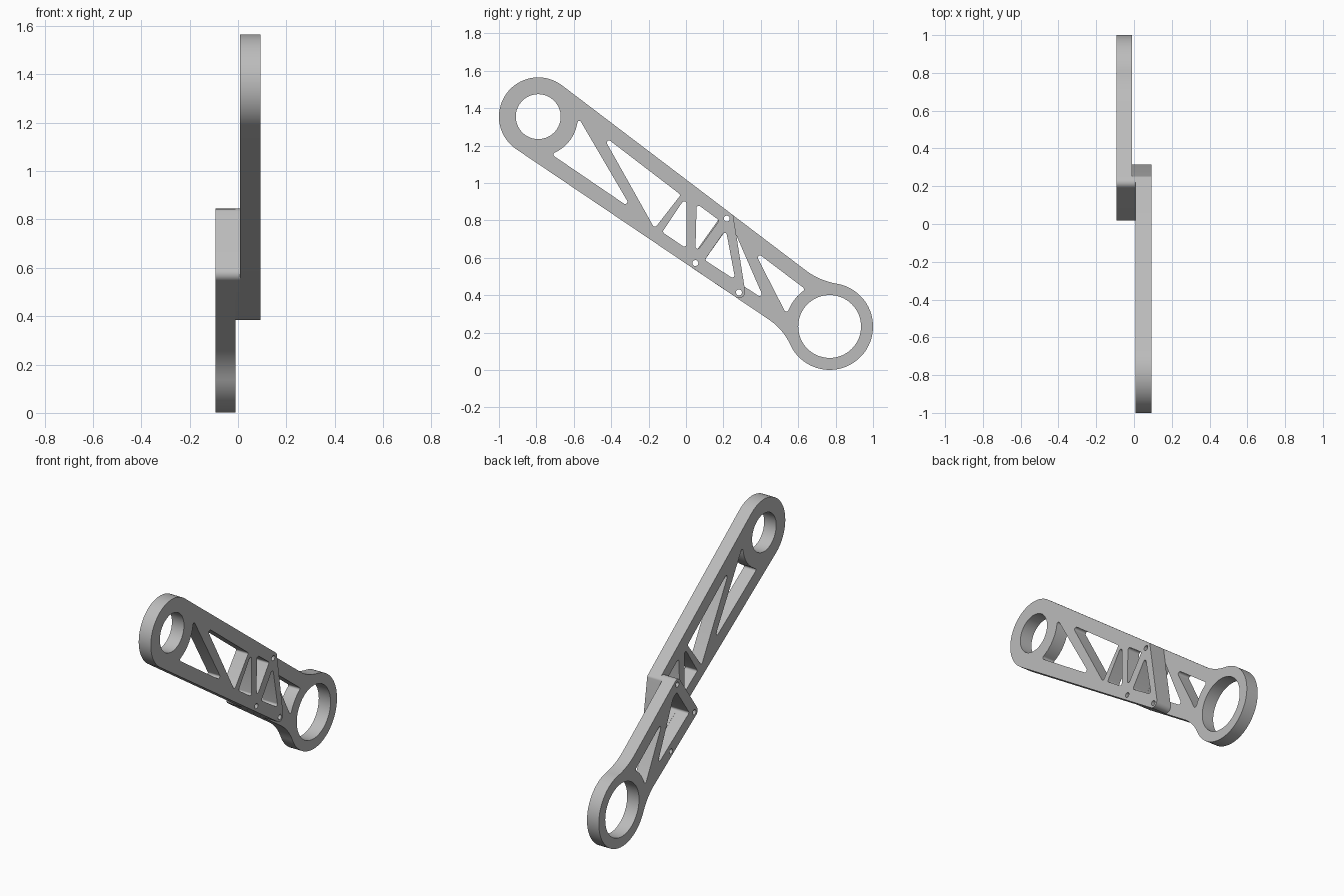
import bpy
import math
from mathutils import Vector

cube = bpy.data.objects.get("Cube")
if cube:
    bpy.data.objects.remove(cube, do_unlink=True)

grey = bpy.data.materials.new("plain grey")
grey.use_nodes = True
grey.diffuse_color = (0.5, 0.5, 0.5, 1)
grey.node_tree.nodes["Principled BSDF"].inputs["Base Color"].default_value = (0.5, 0.5, 0.5, 1)


def arc(center, radius, start, end, steps):
    """Points (y, z, corner radius) along an arc, angles in degrees."""
    pts = []
    for i in range(steps + 1):
        a = math.radians(start + (end - start) * i / steps)
        pts.append((center[0] + radius * math.cos(a), center[1] + radius * math.sin(a), 0))
    return pts


def circle(center, radius, steps=64):
    return arc(center, radius, 0, 360, steps)[:-1]


def rounded(points, steps=8):
    """Replace each corner that has a radius by a fillet."""
    out = []
    for i, (y, z, r) in enumerate(points):
        p = Vector((y, z))
        if r == 0:
            out.append(p)
            continue
        to_prev = Vector(points[i - 1][:2]) - p
        to_next = Vector(points[(i + 1) % len(points)][:2]) - p
        room = 0.98 * min(to_prev.length, to_next.length)
        to_prev.normalize()
        to_next.normalize()
        half = to_prev.angle(to_next) / 2
        tangent = min(r / math.tan(half), room)
        r = tangent * math.tan(half)
        center = p + (to_prev + to_next).normalized() * (r / math.sin(half))
        a = p + to_prev * tangent - center
        b = p + to_next * tangent - center
        sweep = math.pi - 2 * half
        for k in range(steps + 1):
            t = k / steps
            out.append(center + (a * math.sin((1 - t) * sweep) + b * math.sin(t * sweep)) / math.sin(sweep))
    return out


def plate(name, x0, x1, loops):
    """Flat plate in the y-z plane; the first loop is the outline, the rest are openings."""
    curve = bpy.data.curves.new(name, "CURVE")
    curve.dimensions = "2D"
    curve.fill_mode = "BOTH"
    curve.extrude = (x1 - x0) / 2
    for loop in loops:
        pts = rounded(loop)
        spline = curve.splines.new("POLY")
        spline.points.add(len(pts) - 1)
        for sp, p in zip(spline.points, pts):
            sp.co = (p.x, p.y, 0, 1)
        spline.use_cyclic_u = True
    obj = bpy.data.objects.new(name, curve)
    bpy.context.collection.objects.link(obj)
    obj.location.x = (x0 + x1) / 2
    obj.rotation_euler = (math.pi / 2, 0, math.pi / 2)
    bpy.ops.object.select_all(action="DESELECT")
    obj.select_set(True)
    bpy.context.view_layer.objects.active = obj
    bpy.ops.object.convert(target="MESH")
    obj = bpy.context.view_layer.objects.active
    bpy.ops.object.mode_set(mode="EDIT")
    bpy.ops.mesh.select_all(action="SELECT")
    bpy.ops.mesh.remove_doubles(threshold=0.0001)
    bpy.ops.mesh.normals_make_consistent(inside=False)
    bpy.ops.object.mode_set(mode="OBJECT")
    obj.data.materials.clear()
    obj.data.materials.append(grey)
    bpy.ops.object.shade_smooth_by_angle(angle=math.radians(30))
    return obj


# Shared layout
top_eye = (-0.79, 1.355)
low_eye = (0.768, 0.233)
bolts = [circle(c, 0.016, 20) for c in ((0.05, 0.572), (0.218, 0.81), (0.283, 0.415))]
R = 0.033   # lap corner radius
W = 0.012   # window corner radius
lap_low = (0.004, 0.566, R)
lap_top = (0.212, 0.858, R)
end_top = (0.252, 0.828, 0.02)
end_low = (0.328, 0.348, R)
lap_window = [(0.213, 0.752, W), (0.10, 0.588, W), (0.264, 0.482, W)]

# Upper arm with its eye and truss openings
plate("upper_arm", 0.009, 0.093, [
    arc(top_eye, 0.21, 52.8, 236, 48) + [end_low, end_top],
    circle(top_eye, 0.12),
    [(y, z, W if i in (0, 8) else 0)
     for i, (y, z, _) in enumerate(arc(top_eye, 0.212, 0, -71, 8))] + [(-0.288, 0.86, W)],
    [(-0.45, 1.26, W), (-0.028, 0.937, W), (-0.168, 0.757, W)],
    [(0.002, 0.93, W), (0.002, 0.65, W), (-0.127, 0.738, W)],
    [(0.057, 0.89, W), (0.178, 0.80, W), (0.05, 0.622, W)],
    lap_window,
] + bolts)

# Lower arm with its ring and truss openings
plate("lower_arm", -0.093, -0.011, [
    [lap_low, (0.519, 0.219, 0.33)] + arc(low_eye, 0.232, 205, 440, 56)
    + [(0.713, 0.478, 0.38), lap_top],
    circle(low_eye, 0.168),
    [(0.361, 0.642, W)] + [(y, z, W if i in (0, 6) else 0)
                           for i, (y, z, _) in enumerate(arc(low_eye, 0.237, 123, 165, 6))],
    [(0.225, 0.765, W), (0.10, 0.588, W), (0.42, 0.375, W), (0.262, 0.737, W)],
] + bolts)

# Spacer pad between the two arms at the bolted lap
plate("lap_spacer", -0.011, 0.009, [
    [lap_low, end_low, end_top, lap_top],
    lap_window,
] + bolts)
